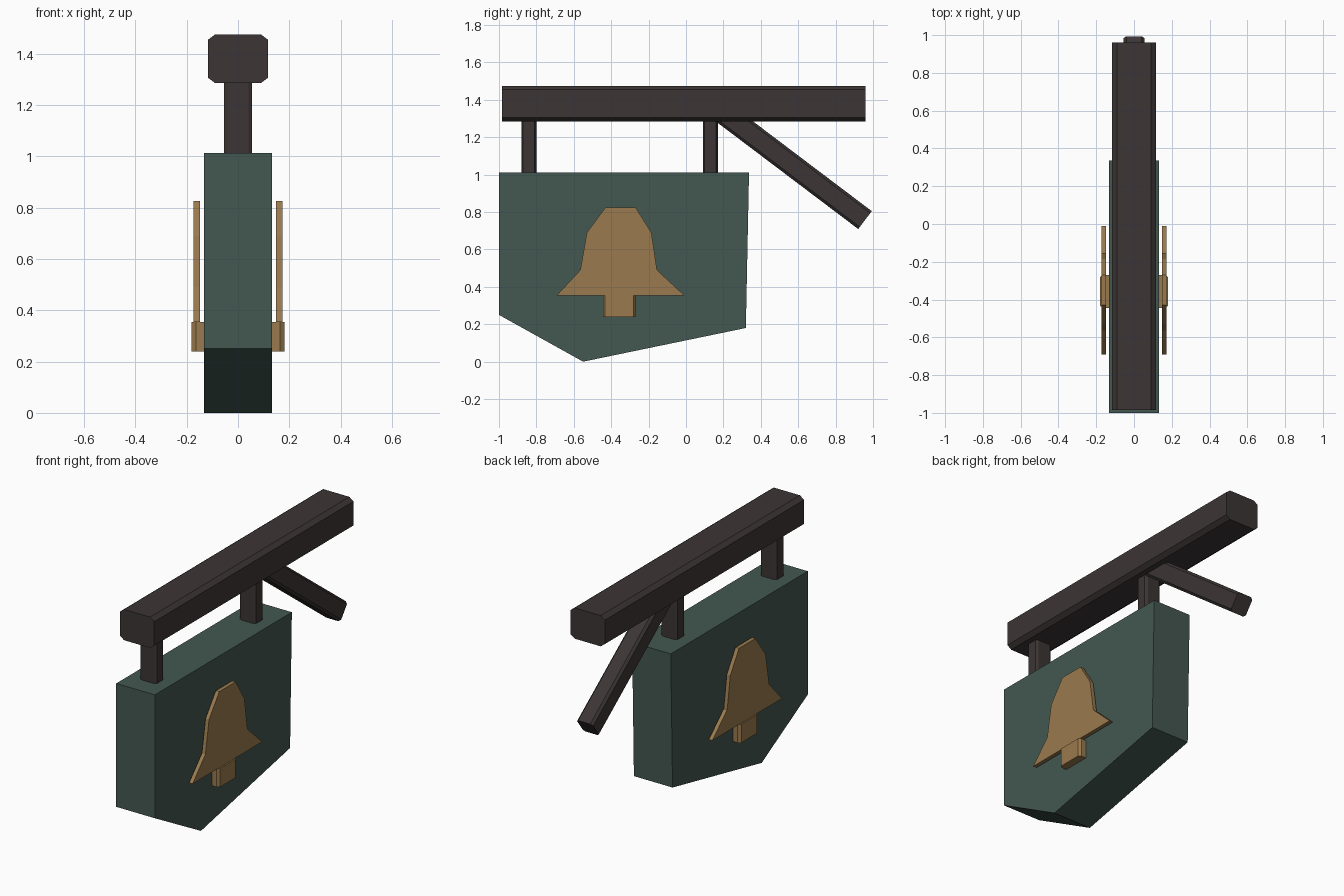
import bpy, bmesh, math
from mathutils import Matrix, Vector

cube = bpy.data.objects.get("Cube")
if cube:
    bpy.data.objects.remove(cube, do_unlink=True)


def material(name, rgb):
    m = bpy.data.materials.new(name)
    m.use_nodes = True
    m.diffuse_color = (*rgb, 1)
    m.node_tree.nodes["Principled BSDF"].inputs["Base Color"].default_value = (*rgb, 1)
    return m


WOOD = material("dark wood", (0.045, 0.036, 0.035))
GREEN = material("weathered green", (0.056, 0.096, 0.080))
GOLD = material("dull gold", (0.32, 0.195, 0.076))


def prism(name, outline, length, mat, matrix):
    """Extrude a 2D outline, centred along local z, then place it."""
    bm = bmesh.new()
    face = bm.faces.new([bm.verts.new((a, b, -length / 2)) for a, b in outline])
    ext = bmesh.ops.extrude_face_region(bm, geom=[face])
    top = [v for v in ext["geom"] if isinstance(v, bmesh.types.BMVert)]
    bmesh.ops.translate(bm, verts=top, vec=(0, 0, length))
    bm.transform(matrix)
    bmesh.ops.recalc_face_normals(bm, faces=bm.faces)
    mesh = bpy.data.meshes.new(name)
    bm.to_mesh(mesh)
    bm.free()
    mesh.materials.append(mat)
    obj = bpy.data.objects.new(name, mesh)
    bpy.context.collection.objects.link(obj)
    return obj


def chamfered(w, h, ca, cb):
    """Rectangle outline with cut corners."""
    a, b = w / 2, h / 2
    return [(a, b - cb), (a - ca, b), (ca - a, b), (-a, b - cb),
            (-a, cb - b), (ca - a, -b), (a - ca, -b), (a, cb - b)]


# Maps outline (a, b) to (y, z), extruding along x
SIDE = Matrix(((0, 0, 1, 0), (1, 0, 0, 0), (0, 1, 0, 0), (0, 0, 0, 1)))


def timber(name, section, start, end):
    """Timber whose section is (x, thickness), running between two (y, z) points."""
    p, q = Vector((0, *start)), Vector((0, *end))
    d = (q - p).normalized()
    x = Vector((1, 0, 0))
    rot = Matrix((x, d.cross(x), d)).transposed().to_4x4()
    return prism(name, section, (q - p).length, WOOD, Matrix.Translation((p + q) / 2) @ rot)


# Beam, hangers and diagonal brace
timber("beam", chamfered(0.234, 0.19, 0.028, 0.021), (-0.985, 1.38), (0.96, 1.38))
for label, y in (("front", -0.84), ("back", 0.13)):
    timber(label + "_hanger", chamfered(0.11, 0.08, 0.015, 0.009), (y, 1.0), (y, 1.32))
timber("brace", chamfered(0.11, 0.12, 0.014, 0.014), (0.159, 1.36), (0.957, 0.757))

# Sign board
board = [(-1, 1.012), (0.337, 1.012), (0.32, 0.18), (-0.55, 0), (-1, 0.25)]
prism("sign_board", board, 0.264, GREEN, SIDE)

# Bell emblem and clapper on each face
bell = [(-0.69, 0.355), (-0.565, 0.49), (-0.53, 0.69), (-0.43, 0.825),
        (-0.27, 0.825), (-0.185, 0.69), (-0.155, 0.49), (-0.01, 0.355)]
for label, s in (("right", -1), ("left", 1)):
    prism(label + "_bell", bell, 0.024, GOLD, Matrix.Translation((s * 0.161, 0, 0)) @ SIDE)
prism("clapper", chamfered(0.362, 0.175, 0.017, 0.012), 0.115, GOLD,
      Matrix.Translation((0, -0.357, 0.297)))
